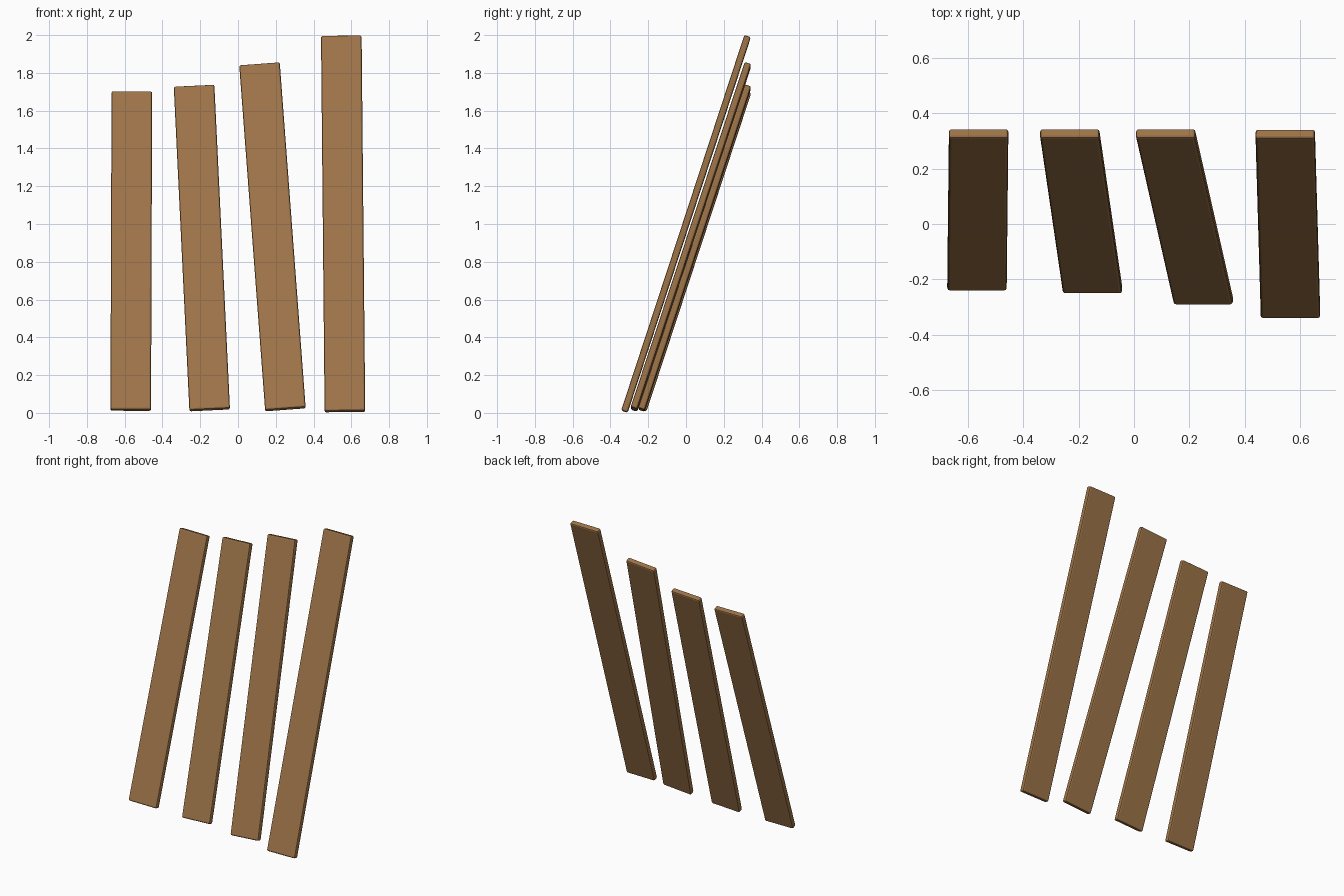
import bpy
import bmesh
from mathutils import Matrix, Vector

cube = bpy.data.objects.get("Cube")
if cube:
    bpy.data.objects.remove(cube, do_unlink=True)

WIDTH, THICKNESS = 0.215, 0.036

# Wood colour
wood = bpy.data.materials.new("brown_wood")
wood.use_nodes = True
colour = (0.34, 0.175, 0.065, 1)
wood.diffuse_color = colour
wood.node_tree.nodes["Principled BSDF"].inputs["Base Color"].default_value = colour


def plank(name, bottom, top):
    """Leaning plank between the centres of its two ends."""
    bottom, top = Vector(bottom), Vector(top)
    axis = (top - bottom).normalized()
    across = Vector((axis.z, 0, -axis.x)).normalized()
    normal = axis.cross(across)
    bm = bmesh.new()
    bmesh.ops.create_cube(bm, size=1)
    bmesh.ops.scale(bm, vec=(WIDTH, THICKNESS, (top - bottom).length), verts=bm.verts)
    # Softened edges
    bmesh.ops.bevel(bm, geom=bm.edges[:], offset=0.009, segments=2,
                    profile=0.5, affect='EDGES')
    bmesh.ops.recalc_face_normals(bm, faces=bm.faces)
    mesh = bpy.data.meshes.new(name)
    bm.to_mesh(mesh)
    bm.free()
    mesh.materials.append(wood)
    obj = bpy.data.objects.new(name, mesh)
    bpy.context.collection.objects.link(obj)
    turn = Matrix((across, normal, axis)).transposed().to_4x4()
    obj.matrix_world = Matrix.Translation((bottom + top) / 2) @ turn


# Four planks, shortest to tallest
plank("short_plank", (-0.568, -0.226, 0.014), (-0.562, 0.328, 1.699))
plank("second_plank", (-0.150, -0.236, 0.016), (-0.2325, 0.328, 1.729))
plank("third_plank", (0.251, -0.276, 0.019), (0.114, 0.328, 1.845))
plank("tall_plank", (0.566, -0.326, 0.007), (0.547, 0.326, 1.994))
